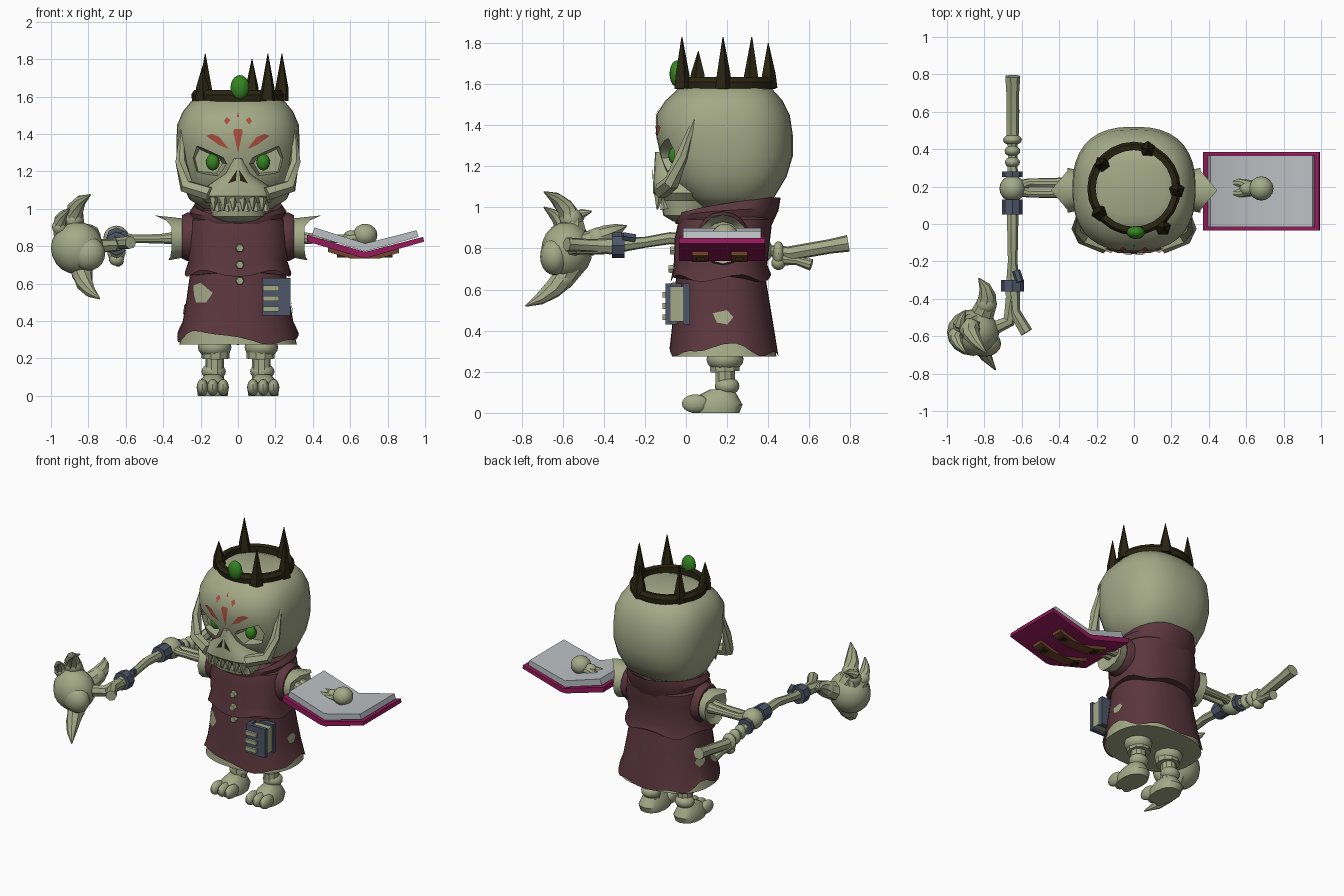
import bpy, bmesh, math
from mathutils import Vector
from mathutils.bvhtree import BVHTree

if "Cube" in bpy.data.objects:
    bpy.data.objects.remove(bpy.data.objects["Cube"])


def material(name, rgb):
    m = bpy.data.materials.new(name)
    m.diffuse_color = (*rgb, 1)
    m.use_nodes = True
    m.node_tree.nodes["Principled BSDF"].inputs["Base Color"].default_value = m.diffuse_color
    return m


BONE = material("bone", (.37, .40, .245))
CLOTH = material("maroon cloth", (.105, .038, .048))
PAGE = material("pale page", (.50, .53, .55))
COVER = material("crimson cover", (.30, .01, .105))
GREEN = material("green gem", (.035, .23, .015))
DARK = material("dark iron", (.022, .018, .006))
SLATE = material("slate leather", (.075, .092, .14))
RED = material("red paint", (.40, .075, .05))
BROWN = material("brown strap", (.17, .06, .025))


def finish(name, bm, mat):
    bmesh.ops.recalc_face_normals(bm, faces=bm.faces)
    me = bpy.data.meshes.new(name)
    bm.to_mesh(me)
    bm.free()
    me.materials.append(mat)
    ob = bpy.data.objects.new(name, me)
    bpy.context.collection.objects.link(ob)
    return ob


def skin(name, rings, mat, caps=True):
    """Bridge closed loops of points into a surface."""
    bm = bmesh.new()
    vs = [[bm.verts.new(p) for p in r] for r in rings]
    n = len(vs[0])
    for a, b in zip(vs, vs[1:]):
        for i in range(n):
            j = (i + 1) % n
            bm.faces.new((a[i], a[j], b[j], b[i]))
    if caps:
        bm.faces.new(vs[0])
        bm.faces.new(vs[-1])
    return finish(name, bm, mat)


def loft(name, rings, mat, n=32, p=2.3, caps=True, lift=None):
    """Stack rings of (z, half width, front y, back y); lift(i, angle) bends a ring."""
    out = []
    for i, (z, hx, yf, yb) in enumerate(rings):
        loop = []
        for k in range(n):
            a = math.tau * k / n
            c, s = math.cos(a), math.sin(a)
            x = hx * math.copysign(abs(c) ** (2 / p), c)
            y = (yf + yb) / 2 + (yb - yf) / 2 * math.copysign(abs(s) ** (2 / p), s)
            loop.append((x, y, z + (lift(i, a) if lift else 0)))
        out.append(loop)
    return skin(name, out, mat, caps)


def tube(name, path, radii, mat=BONE, n=10):
    pts = [Vector(p) for p in path]
    rings = []
    for i, p in enumerate(pts):
        q = (pts[min(i + 1, len(pts) - 1)] - pts[max(i - 1, 0)]).to_track_quat('Z', 'Y')
        rings.append([p + q @ Vector((radii[i] * math.cos(math.tau * k / n),
                                      radii[i] * math.sin(math.tau * k / n), 0)) for k in range(n)])
    return skin(name, rings, mat)


def ball(name, c, r, mat=BONE):
    bm = bmesh.new()
    bmesh.ops.create_uvsphere(bm, u_segments=16, v_segments=10, radius=1)
    for v in bm.verts:
        v.co = Vector((v.co.x * r[0] + c[0], v.co.y * r[1] + c[1], v.co.z * r[2] + c[2]))
    return finish(name, bm, mat)


def prism(name, pts, axis, lo, hi, mat):
    put = (lambda u, v, d: (u, d, v)) if axis == 'y' else (lambda u, v, d: (d, u, v))
    return skin(name, [[put(u, v, d) for u, v in pts] for d in (lo, hi)], mat)


def box(name, x, y, z, mat):
    return prism(name, [(x[0], z[0]), (x[1], z[0]), (x[1], z[1]), (x[0], z[1])], 'y', *y, mat)


def decal(name, pts, side, targets, mat):
    """Lay a thin painted patch on a surface, seen from the given side."""
    trees = [BVHTree.FromPolygons([v.co for v in t.data.vertices],
                                  [q.vertices for q in t.data.polygons]) for t in targets]
    c = (sum(p[0] for p in pts) / len(pts), sum(p[1] for p in pts) / len(pts))
    bm = bmesh.new()
    vs = []
    for u, v in [c] + pts:
        o, d = {'front': ((u, -2, v), (0, 1, 0)), 'right': ((2, u, v), (-1, 0, 0)),
                'left': ((-2, u, v), (1, 0, 0))}[side]
        hits = [h for h in (t.ray_cast(Vector(o), Vector(d)) for t in trees) if h[0]]
        h = min(hits, key=lambda h: h[3])
        vs.append(bm.verts.new(h[0] - Vector(d) * .007))
    for i in range(1, len(vs)):
        bm.faces.new((vs[0], vs[i], vs[i % (len(vs) - 1) + 1]))
    return finish(name, bm, mat)


# Skull: cranium and upper jaw
cranium = loft("cranium", [(1.0, .18, .06, .36), (1.05, .26, -.01, .43), (1.15, .305, -.09, .49),
    (1.25, .325, -.125, .52), (1.35, .33, -.145, .52), (1.45, .325, -.145, .505), (1.52, .295, -.10, .47),
    (1.575, .25, -.04, .42), (1.605, .16, .04, .34)], BONE, 36, 2.5)
muzzle = loft("upper_jaw", [(1.03, .17, -.13, .1), (1.07, .205, -.16, .15), (1.12, .17, -.16, .15),
    (1.19, .07, -.155, .1), (1.27, .03, -.15, .1)], BONE, 20, 2.8)

# Face paint and nose openings
decal("forehead_mark", [(0, 1.3), (.025, 1.41), (0, 1.52), (-.025, 1.41)], 'front', [cranium, muzzle], RED)
for s in (-1, 1):
    decal("brow_mark", [(s * x, z) for x, z in [(.05, 1.32), (.1, 1.34), (.17, 1.39), (.14, 1.4), (.1, 1.385)]],
          'front', [cranium], RED)
    decal("paint_dot", [(s * x, z) for x, z in [(.06, 1.45), (.075, 1.47), (.06, 1.49), (.04, 1.475)]],
          'front', [cranium], RED)
    decal("nostril", [(s * x, z) for x, z in [(.005, 1.21), (.055, 1.135), (.012, 1.15)]],
          'front', [cranium, muzzle], DARK)

# Eye sockets, eyes and cheekbones
for s in (-1, 1):
    shape = [(.055, 1.24), (.075, 1.275), (.23, 1.35), (.265, 1.28), (.24, 1.18), (.1, 1.165)]
    rings = [[(s * (.15 + (x - .15) * f), y, 1.25 + (z - 1.25) * f) for x, z in shape]
             for y, f in ((-.35, 1.5), (-.02, .7))]
    cutter = skin("socket_cutter", rings, BONE)
    cutter.hide_render = True
    mod = cranium.modifiers.new("socket", 'BOOLEAN')
    mod.operation, mod.object, mod.solver = 'DIFFERENCE', cutter, 'EXACT'
    bpy.context.view_layer.objects.active = cranium
    bpy.ops.object.modifier_apply(modifier=mod.name)
    bpy.data.objects.remove(cutter)
    ball("eye", (s * .135, -.05, 1.25), (.036, .035, .045), GREEN)
    tube("cheekbone", [(s * .3, .04, 1.43), (s * .305, -.02, 1.25), (s * .275, -.07, 1.12),
                       (s * .15, -.12, 1.08)], [.01, .03, .04, .04], BONE, 6)

# Lower jaw, teeth and neck
loft("lower_jaw", [(.93, .08, -.06, .06), (.96, .14, -.11, .1), (1.03, .155, -.125, .14)], BONE, 20, 2.6)
for i in range(6):
    x = -.13 + .052 * i
    tube("upper_tooth", [(x, -.13, 1.06), (x, -.14, .99)], [.026, .004], BONE, 5)
    tube("lower_tooth", [(x + .02, -.105, .99), (x + .02, -.115, 1.05)], [.022, .004], BONE, 5)
tube("neck", [(0, .1, .85), (0, .1, 1.03)], [.1, .1])

# Crown with spikes and gem
prof = [(.205, 1.585), (.245, 1.575), (.25, 1.61), (.235, 1.635), (.205, 1.63), (.205, 1.585)]
skin("crown_band", [[(r * math.cos(math.tau * k / 24), .19 + r * math.sin(math.tau * k / 24), z)
                     for k in range(24)] for r, z in prof], DARK, False)
for x, y, z in [(-.175, .32, 1.83), (.235, .18, 1.83), (.075, .4, 1.80), (.16, -.02, 1.83), (-.19, .06, 1.76)]:
    tube("crown_spike", [(x * .97, y, 1.58), (x, y, 1.65), (x, y, z)], [.045, .036, .002], DARK, 5)
ball("crown_gem", (.01, -.045, 1.65), (.05, .035, .065), GREEN)


# Robe: torn skirt over a bone lining, tunic and collar
def hem(i, a):
    torn = .065 * max(0, math.cos(a - 4.15)) ** 8 + .05 * max(0, math.cos(a)) ** 12
    torn += .05 * max(0, math.cos(a - 2.9)) ** 16
    return (torn + .012 * math.sin(7 * a)) if i == 0 else 0


skirt = loft("skirt", [(.285, .325, -.08, .45), (.4, .295, -.07, .43), (.52, .275, -.06, .41),
                       (.7, .25, -.045, .38)], CLOTH, 40, 2.4, False, hem)
loft("skirt_lining", [(.275, .315, -.068, .44), (.4, .283, -.058, .418), (.52, .262, -.048, .398)], BONE, 40, 2.4)
loft("tunic", [(.655, .285, -.075, .415), (.72, .265, -.06, .395), (.85, .275, -.055, .41),
               (.94, .26, -.035, .42), (.99, .2, .02, .38)], CLOTH, 36, 2.5, True,
     lambda i, a: .018 * math.sin(5 * a) if i == 0 else 0)
loft("collar", [(.92, .24, -.05, .42), (.965, .26, -.06, .45), (1.0, .235, -.065, .46), (.97, .19, -.02, .40)],
     CLOTH, 28, 2.2, False, lambda i, a: (0, .02, .045, .04)[i] * math.sin(a) + (.02 * abs(math.cos(a)) if i else 0))
decal("front_tear", [(-.24, .59), (-.2, .605), (-.135, .55), (-.17, .5), (-.225, .5), (-.235, .54)],
      'front', [skirt], BONE)
for side, y in (('right', .18), ('left', .24)):
    decal("side_tear", [(y + u, .465 + v) for u, v in
          [(-.05, .02), (.02, .035), (.05, 0), (.02, -.035), (-.03, -.025)]], side, [skirt], BONE)
for z, y in ((.79, -.06), (.70, -.066), (.615, -.056)):
    tube("button", [(.01, y + .02, z), (.01, y - .018, z)], [.027, .02], BONE, 6)

# Small book hung at the waist
box("waist_book_pages", (.15, .275), (-.08, -.01), (.445, .615), BONE)
for y in ((-.1, -.075), (-.015, .02)):
    box("waist_book_cover", (.135, .28), y, (.43, .63), SLATE)
box("waist_book_spine", (.13, .155), (-.1, .01), (.43, .63), SLATE)
for z in (.465, .52, .575):
    box("waist_book_clasp", (.135, .22), (-.115, -.095), (z - .014, z + .014), BONE)

# Legs and feet
for s in (-1, 1):
    tube("thigh", [(s * .12, .18, .36), (s * .12, .19, .2)], [.08, .075])
    ball("knee", (s * .125, .19, .26), (.09, .09, .06))
    tube("shin", [(s * .125, .19, .22), (s * .125, .19, .08)], [.05, .05])
    ball("ankle", (s * .13, .2, .13), (.065, .06, .045))
    loft("foot", [(0, .08, .03, .26), (.04, .085, .02, .275), (.085, .065, .06, .25), (.115, .04, .12, .23)],
         BONE, 16).location.x = s * .135
    for k in (-1, 0, 1):
        ball("toe", (s * .135 + k * .055, .045, .045), (.031, .065, .045))

# Shoulders and upper arms
for s in (-1, 1):
    tube("sleeve", [(s * .18, .18, .85), (s * .27, .18, .85), (s * .30, .18, .85)], [.12, .13, .115], CLOTH, 16)
    rings = [[(s * (x + e * math.sin(a) ** 6 * (1 if math.sin(a) > 0 else .2)), .18 + r * math.cos(a),
               .845 + r * math.sin(a)) for a in [math.tau * k / 12 for k in range(12)]]
             for x, r, e in ((.26, .1, 0), (.355, .12, .09), (.34, .085, 0))]
    skin("shoulder_bone", rings, BONE)
    for y in (.165, .22):
        tube("arm_bone", [(s * .3, y, .845), (s * .42, y, .84), (s * .56, y, .84), (s * .64, .19, .84)],
             [.04, .026, .024, .04])

# Open book with straps and the hand beneath it
prism("book_cover", [(.37, .86), (.68, .77), (.99, .85), (.995, .825), (.7, .74), (.66, .74), (.37, .825)],
      'y', -.035, .385, COVER)
prism("book_pages", [(.395, .86), (.41, .9), (.68, .815), (.955, .885), (.965, .85), (.68, .772)],
      'y', -.015, .365, PAGE)
for y in (.07, .26):
    prism("book_strap", [(.48, .8), (.68, .745), (.86, .79), (.86, .765), (.76, .735), (.6, .735), (.48, .77)],
          'y', y - .04, y + .04, BROWN)
    for x, z in ((.555, .747), (.8, .747)):
        box("strap_hole", (x - .025, x + .025), (y - .02, y + .02), (z - .006, z + .012), DARK)
ball("book_hand", (.68, .19, .86), (.065, .065, .06))
ball("book_thumb", (.605, .19, .855), (.04, .035, .03))

# Bone staff with its gripping hand and wraps
X = -.65
ball("fist", (X, .19, .84), (.07, .07, .07))
tube("staff", [(X, .79, .825), (X, .7, .81), (X, .5, .775), (X, .4, .79), (X, .1, .84), (X, -.08, .85),
               (X, -.2, .83), (X, -.38, .81)], [.042, .036, .036, .026, .033, .03, .027, .042], BONE, 7)
for y, z, r in ((.45, .775, .05), (.39, .79, .042), (.33, .8, .04)):
    ball("staff_knuckle", (X, y, z), (r, .03, r + .01))
tube("staff_spur", [(X, .46, .75), (X, .54, .74), (X + .01, .61, .72)], [.035, .022, .03])
ball("staff_knob", (X, .45, .73), (.04, .035, .035))
for y0, y1, z, r in ((.05, .13, .845, .055), (.25, .28, .815, .055), (-.36, -.3, .815, .062)):
    tube("staff_wrap", [(X, y0, z), (X, y1, z)], [r, r], SLATE, 8)
tube("wrap_knot", [(X + .02, -.25, .85), (X + .04, -.31, .86)], [.022, .022], SLATE, 6)
tube("staff_prong", [(X, -.36, .81), (-.64, -.47, .815), (-.575, -.58, .82)], [.04, .032, .035], BONE, 7)
tube("staff_prong", [(X, -.4, .81), (-.67, -.52, .805), (-.78, -.57, .8)], [.04, .035, .04], BONE, 7)

# Horned head of the staff
ball("staff_head", (-.86, -.58, .79), (.14, .125, .14))
ball("staff_jaw", (-.8, -.64, .76), (.09, .07, .09))
horns = [[(-.87, -.54, .87), (-.87, -.59, 1.0), (-.79, -.69, 1.075)],
         [(-.81, -.48, .82), (-.785, -.38, .87), (-.83, -.29, .91)],
         [(-.83, -.55, .72), (-.82, -.65, .60), (-.74, -.78, .52)],
         [(-.91, -.54, .87), (-.93, -.53, .95), (-.9, -.46, .98)],
         [(-.94, -.58, .86), (-.95, -.62, .94), (-.9, -.69, 1.0)]]
for i, (a, b, c) in enumerate(horns):
    w = 1 if i < 3 else .75
    a, b, c = Vector(a), Vector(b), Vector(c)
    path = [a * (1 - t) ** 2 + (2 * b - (a + c) / 2) * 2 * t * (1 - t) + c * t * t for t in (0, .25, .5, .75, 1)]
    tube("horn", path, [.062 * w, .055 * w, .046 * w, .03 * w, .004], BONE, 8)
    ball("horn_root", path[1], (.056 * w,) * 3)

# Smooth shading with crisp edges
bpy.ops.object.select_all(action='DESELECT')
for ob in bpy.context.collection.objects:
    ob.select_set(True)
    bpy.context.view_layer.objects.active = ob
bpy.ops.object.shade_smooth_by_angle(angle=math.radians(35))
